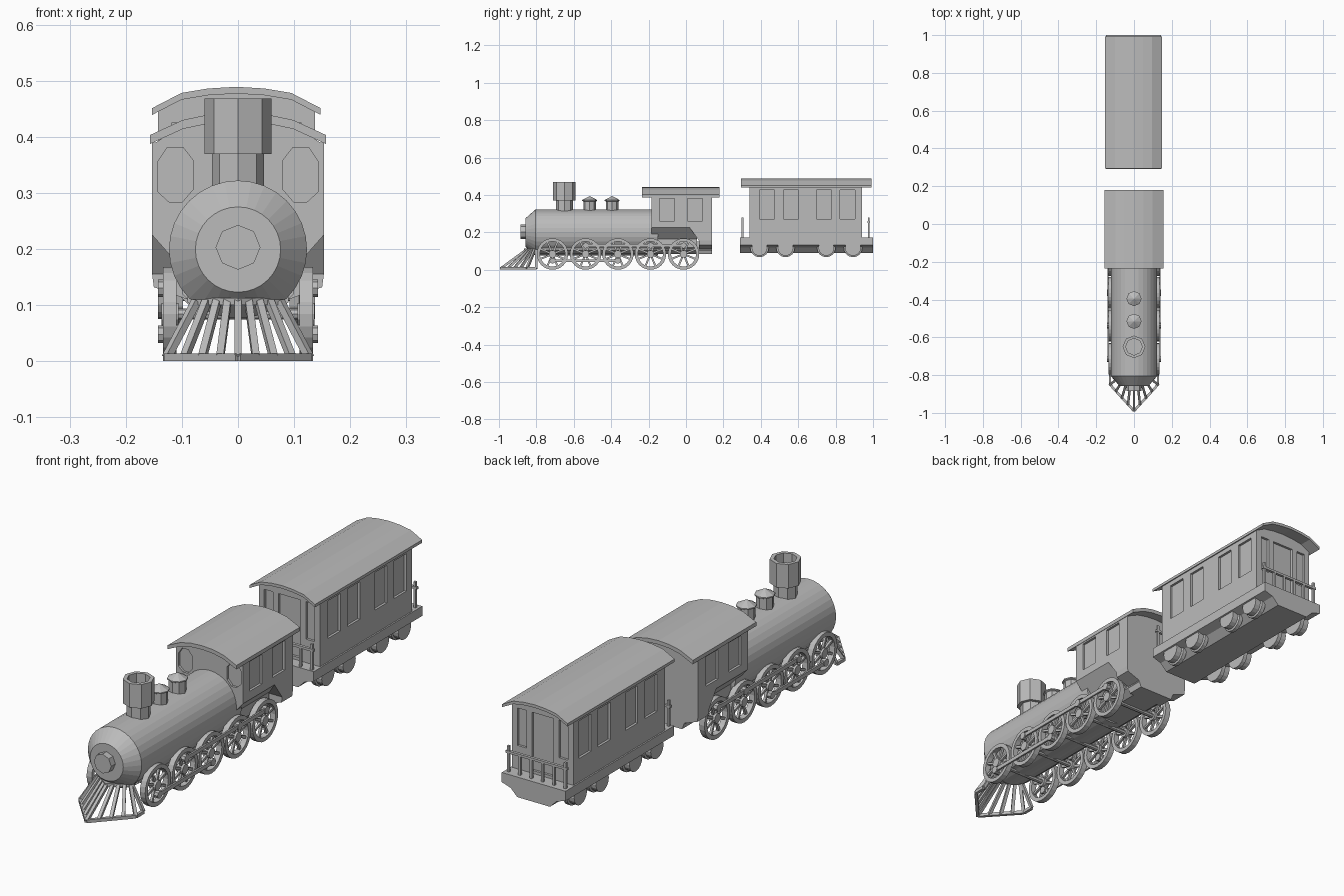
import bpy, bmesh, math
from mathutils import Vector, Matrix

if "Cube" in bpy.data.objects:
    bpy.data.objects.remove(bpy.data.objects["Cube"])

grey = bpy.data.materials.new("plain grey")
grey.diffuse_color = (0.5, 0.5, 0.5, 1)
grey.use_nodes = True
grey.node_tree.nodes["Principled BSDF"].inputs["Base Color"].default_value = grey.diffuse_color


def make(name, bm, loc=(0, 0, 0), mirror=False):
    bmesh.ops.remove_doubles(bm, verts=bm.verts, dist=1e-5)
    bmesh.ops.recalc_face_normals(bm, faces=bm.faces)
    me = bpy.data.meshes.new(name)
    bm.to_mesh(me)
    bm.free()
    me.materials.append(grey)
    ob = bpy.data.objects.new(name, me)
    ob.location = loc
    bpy.context.collection.objects.link(ob)
    if mirror:
        ob.modifiers.new("mirror", 'MIRROR')
    return ob


def place(axis, u, v, t):
    return {'x': (t, u, v), 'y': (u, t, v), 'z': (u, v, t)}[axis]


def prism(bm, pts, axis, a, b):
    """Extrude an outline along an axis from a to b."""
    lo = [bm.verts.new(place(axis, u, v, a)) for u, v in pts]
    hi = [bm.verts.new(place(axis, u, v, b)) for u, v in pts]
    bm.faces.new(lo)
    bm.faces.new(hi)
    for i in range(len(pts)):
        j = (i + 1) % len(pts)
        bm.faces.new((lo[i], lo[j], hi[j], hi[i]))


def lathe(bm, prof, axis, n, c=(0, 0), closed=False):
    """Spin (radius, offset) points round an axis; caps the ends unless closed."""
    rings = [[bm.verts.new(place(axis, c[0] + r * math.cos(k * math.tau / n),
                                 c[1] + r * math.sin(k * math.tau / n), t))
              for k in range(n)] for r, t in prof]
    pairs = list(zip(rings, rings[1:]))
    if closed:
        pairs.append((rings[-1], rings[0]))
    else:
        bm.faces.new(rings[0])
        bm.faces.new(rings[-1])
    for p, q in pairs:
        for k in range(n):
            m = (k + 1) % n
            bm.faces.new((p[k], p[m], q[m], q[k]))


def box(bm, x0, x1, y0, y1, z0, z1):
    prism(bm, [(x0, y0), (x1, y0), (x1, y1), (x0, y1)], 'z', z0, z1)


def beam(bm, p, q, w, h):
    """Straight bar between two points."""
    p, q = Vector(p), Vector(q)
    d = q - p
    m = (Matrix.Translation((p + q) / 2) @ d.to_track_quat('Z', 'Y').to_matrix().to_4x4()
         @ Matrix.Diagonal((w, h, d.length, 1)))
    bmesh.ops.create_cube(bm, size=1, matrix=m)


def sym(half):
    """Complete a right-hand outline with its mirrored left side."""
    return half + [(-x, z) for x, z in reversed(half) if abs(x) > 1e-6]


def cut(body, bm, name):
    cutter = make(name, bm, body.location)
    cutter.hide_render = True
    cutter.hide_set(True)
    mod = body.modifiers.new("windows", 'BOOLEAN')
    mod.operation, mod.solver, mod.object = 'DIFFERENCE', 'EXACT', cutter


def roof(name, w, edge, shoulder, top, th, y0, y1, loc=(0, 0, 0)):
    """Thin arched roof."""
    up = [(-w, edge), (-0.098, shoulder), (-0.05, top - 0.003), (0, top),
          (0.05, top - 0.003), (0.098, shoulder), (w, edge)]
    bm = bmesh.new()
    prism(bm, up + [(x, z - th) for x, z in reversed(up)], 'y', y0, y1)
    make(name, bm, loc)


# --- boiler with tapered nose and headlight
bm = bmesh.new()
lathe(bm, [(0.076, -0.858), (0.123, -0.805), (0.123, -0.15)], 'y', 32, (0, 0.199))
make("boiler", bm)
bm = bmesh.new()
lathe(bm, [(0.04, -0.885), (0.04, -0.85)], 'y', 8, (0, 0.203))
make("headlight", bm)

# --- chimney and domes
bm = bmesh.new()
lathe(bm, [(0.046, 0.30), (0.046, 0.369), (0.06, 0.369), (0.06, 0.468),
           (0.044, 0.468), (0.044, 0.39)], 'z', 8)
make("chimney", bm, (0, -0.65, 0))
for y in (-0.515, -0.395):
    bm = bmesh.new()
    lathe(bm, [(0.034, 0.30), (0.034, 0.365), (0.04, 0.368), (0.04, 0.373), (0.002, 0.393)], 'z', 8)
    make("dome", bm, (0, y, 0))

# --- chassis under the boiler
bm = bmesh.new()
prism(bm, sym([(0.09, 0.15), (0.09, 0.105), (0.06, 0.083)]), 'y', -0.78, 0.14)
make("chassis", bm)

# --- cab
bm = bmesh.new()
prism(bm, [(-0.185, 0.39), (0.14, 0.39), (0.14, 0.155), (0.07, 0.155),
           (0.02, 0.225), (-0.185, 0.225)], 'x', -0.153, 0.153)
cab = make("cab", bm)
bm = bmesh.new()
prism(bm, sym([(0.153, 0.386), (0.098, 0.42), (0, 0.432)]), 'y', -0.185, 0.14)
make("cab_gable", bm)
bm = bmesh.new()
prism(bm, sym([(0.153, 0.225), (0.1, 0.165), (0.1, 0.12), (0.06, 0.083)]), 'y', -0.185, 0.06)
make("cab_floor", bm)
bm = bmesh.new()
prism(bm, sym([(0.153, 0.155), (0.15, 0.132), (0.09, 0.11), (0.08, 0.083)]), 'y', 0.07, 0.14)
make("cab_rear_floor", bm)
roof("cab_roof", 0.157, 0.403, 0.43, 0.443, 0.016, -0.235, 0.18)
bm = bmesh.new()
for s in (-1, 1):
    for y in (-0.142, 0.008):
        box(bm, s * 0.143, s * 0.17, y, y + 0.08, 0.26, 0.382)
    prism(bm, [(s * x, z) for x, z in [(0.143, 0.355), (0.126, 0.381), (0.098, 0.381), (0.08, 0.358),
               (0.08, 0.306), (0.1, 0.283), (0.122, 0.283), (0.143, 0.302)]], 'y', -0.2, -0.175)
cut(cab, bm, "cab_window_cutter")

# --- driving wheels with spokes, hub, crank pin and axle
for i, y in enumerate((-0.714, -0.537, -0.364, -0.19, -0.013)):
    bm = bmesh.new()
    lathe(bm, [(0.084, 0.11), (0.084, 0.134), (0.067, 0.134), (0.067, 0.11)], 'x', 24, closed=True)
    lathe(bm, [(0.02, 0.106), (0.02, 0.136)], 'x', 12)
    lathe(bm, [(0.01, 0.0), (0.01, 0.11)], 'x', 8)
    for k in range(8):
        a = k * math.tau / 8 + 0.39
        beam(bm, (0.122, 0, 0), (0.122, 0.07 * math.cos(a), 0.07 * math.sin(a)), 0.01, 0.01)
    pin = -0.036 if i in (0, 2) else 0.046
    lathe(bm, [(0.016, 0.112), (0.016, 0.143)], 'x', 8, (0, pin))
    make("driving_wheel", bm, (0, y, 0.084), mirror=True)

# --- coupling rods
for y0, y1, z in ((-0.537, -0.013, 0.13), (-0.714, -0.364, 0.048)):
    bm = bmesh.new()
    box(bm, 0.134, 0.141, y0, y1, z - 0.008, z + 0.008)
    make("coupling_rod", bm, mirror=True)

# --- slatted cowcatcher
bm = bmesh.new()
tip, corner = Vector((0, -0.99, 0.007)), Vector((0.127, -0.85, 0.007))
top_tip, top_corner = Vector((0, -0.855, 0.106)), Vector((0.075, -0.81, 0.106))
for k in range(5):
    beam(bm, tip.lerp(corner, k / 4), top_tip.lerp(top_corner, k / 4), 0.013, 0.013)
beam(bm, tip, corner, 0.013, 0.013)
beam(bm, corner, (0.127, -0.80, 0.007), 0.013, 0.013)
beam(bm, (0.127, -0.80, 0.007), (0.075, -0.80, 0.106), 0.012, 0.012)
make("cowcatcher", bm, mirror=True)
bm = bmesh.new()
prism(bm, [(-0.078, -0.81), (0, -0.865), (0.078, -0.81), (0.078, -0.77), (-0.078, -0.77)], 'z', 0.1, 0.113)
make("cowcatcher_deck", bm)

# --- passenger car
car = (-0.003, 0, 0)
bm = bmesh.new()
prism(bm, sym([(0.146, 0.173), (0.146, 0.133), (0.105, 0.12), (0.075, 0.09)]), 'y', 0.29, 1.0)
make("car_floor", bm, car)
bm = bmesh.new()
prism(bm, sym([(0.14, 0.17), (0.14, 0.445), (0.098, 0.47), (0, 0.48)]), 'y', 0.34, 0.94)
body = make("car_body", bm, car)
roof("car_roof", 0.15, 0.451, 0.478, 0.489, 0.012, 0.293, 0.993, car)
bm = bmesh.new()
for s in (-1, 1):
    for y in (0.393, 0.521, 0.698, 0.824):
        box(bm, s * 0.13, s * 0.16, y, y + 0.08, 0.27, 0.425)
for y0, y1 in ((0.33, 0.35), (0.93, 0.95)):
    box(bm, -0.05, 0.05, y0, y1, 0.185, 0.425)
    for s in (-1, 1):
        box(bm, s * 0.075, s * 0.115, y0, y1, 0.27, 0.425)
cut(body, bm, "car_window_cutter")

# --- car wheels
for y in (0.393, 0.532, 0.75, 0.893):
    bm = bmesh.new()
    lathe(bm, [(0.05, 0.095), (0.05, 0.112), (0.042, 0.115), (0.042, 0.14)], 'x', 16)
    lathe(bm, [(0.01, 0.0), (0.01, 0.1)], 'x', 8)
    make("car_wheel", bm, (-0.003, y, 0.117), mirror=True)

# --- platform railings
for y in (0.302, 0.977):
    bm = bmesh.new()
    for k in range(6):
        x = -0.13 + 0.052 * k
        h = 0.28 if k in (0, 5) else 0.255
        box(bm, x - 0.005, x + 0.005, y - 0.005, y + 0.005, 0.17, h)
    box(bm, -0.14, 0.14, y - 0.006, y + 0.006, 0.25, 0.26)
    make("railing", bm, car)
